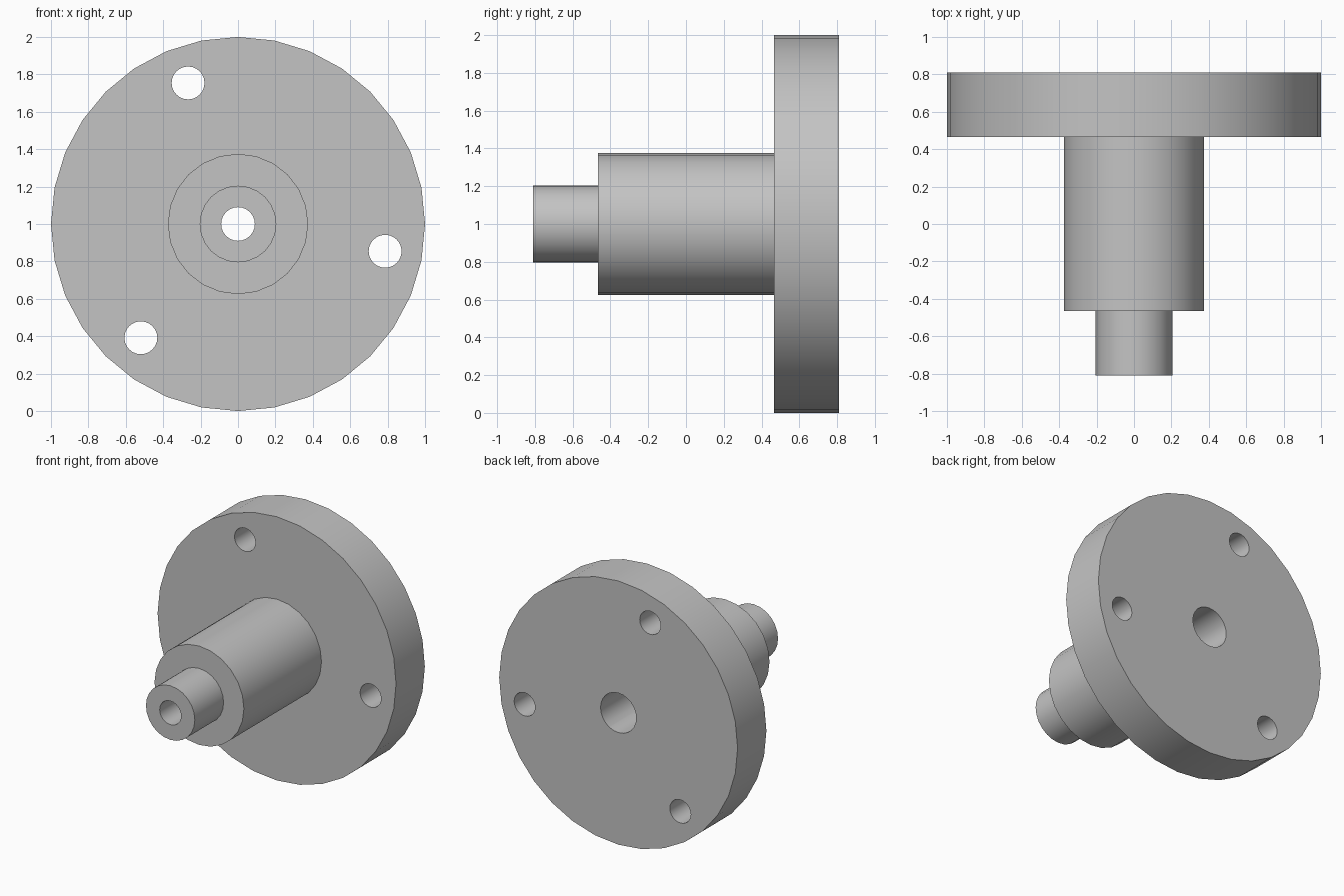
import bpy
from math import radians, cos, sin

cube = bpy.data.objects.get("Cube")
if cube:
    bpy.data.objects.remove(cube)

# Single metal colour
metal = bpy.data.materials.new("grey_metal")
metal.use_nodes = True
colour = (0.55, 0.55, 0.55, 1)
metal.diffuse_color = colour
metal.node_tree.nodes["Principled BSDF"].inputs["Base Color"].default_value = colour


def rod(name, radius, front, back, sides, x=0, z=1):
    """Cylinder lying along y, from front to back."""
    bpy.ops.mesh.primitive_cylinder_add(
        vertices=sides, radius=radius, depth=back - front,
        location=(x, (front + back) / 2, z), rotation=(radians(90), 0, 0))
    obj = bpy.context.object
    obj.name = name
    obj.data.materials.append(metal)
    return obj


def combine(target, other, operation):
    """Apply a boolean and discard the helper."""
    other.hide_render = True
    mod = target.modifiers.new(operation.lower(), 'BOOLEAN')
    mod.operation, mod.object, mod.solver = operation, other, 'EXACT'
    bpy.context.view_layer.objects.active = target
    bpy.ops.object.modifier_apply(modifier=mod.name)
    bpy.data.objects.remove(other)


# Stepped body: flange, hub and spigot
FRONT, STEP, FACE, BACK = -0.81, -0.465, 0.465, 0.81
body = rod("flanged_hub", 1.0, FACE, BACK, 32)
combine(body, rod("hub", 0.375, STEP, FACE + 0.1, 24), 'UNION')
combine(body, rod("spigot", 0.205, FRONT, STEP + 0.1, 24), 'UNION')

# Narrow through bore, widened from the back
combine(body, rod("bore", 0.09, FRONT - 0.1, BACK + 0.1, 24), 'DIFFERENCE')
combine(body, rod("counterbore", 0.15, STEP, BACK + 0.1, 24), 'DIFFERENCE')

# Three bolt holes around the flange
for i in range(3):
    a = radians(-10.5 + 120 * i)
    hole = rod("bolt_hole", 0.088, FACE - 0.1, BACK + 0.1, 24,
               0.8 * cos(a), 1 + 0.8 * sin(a))
    combine(body, hole, 'DIFFERENCE')

# Smooth walls with crisp rims
bpy.ops.object.select_all(action='DESELECT')
body.select_set(True)
bpy.context.view_layer.objects.active = body
bpy.ops.object.shade_smooth_by_angle(angle=radians(30))
